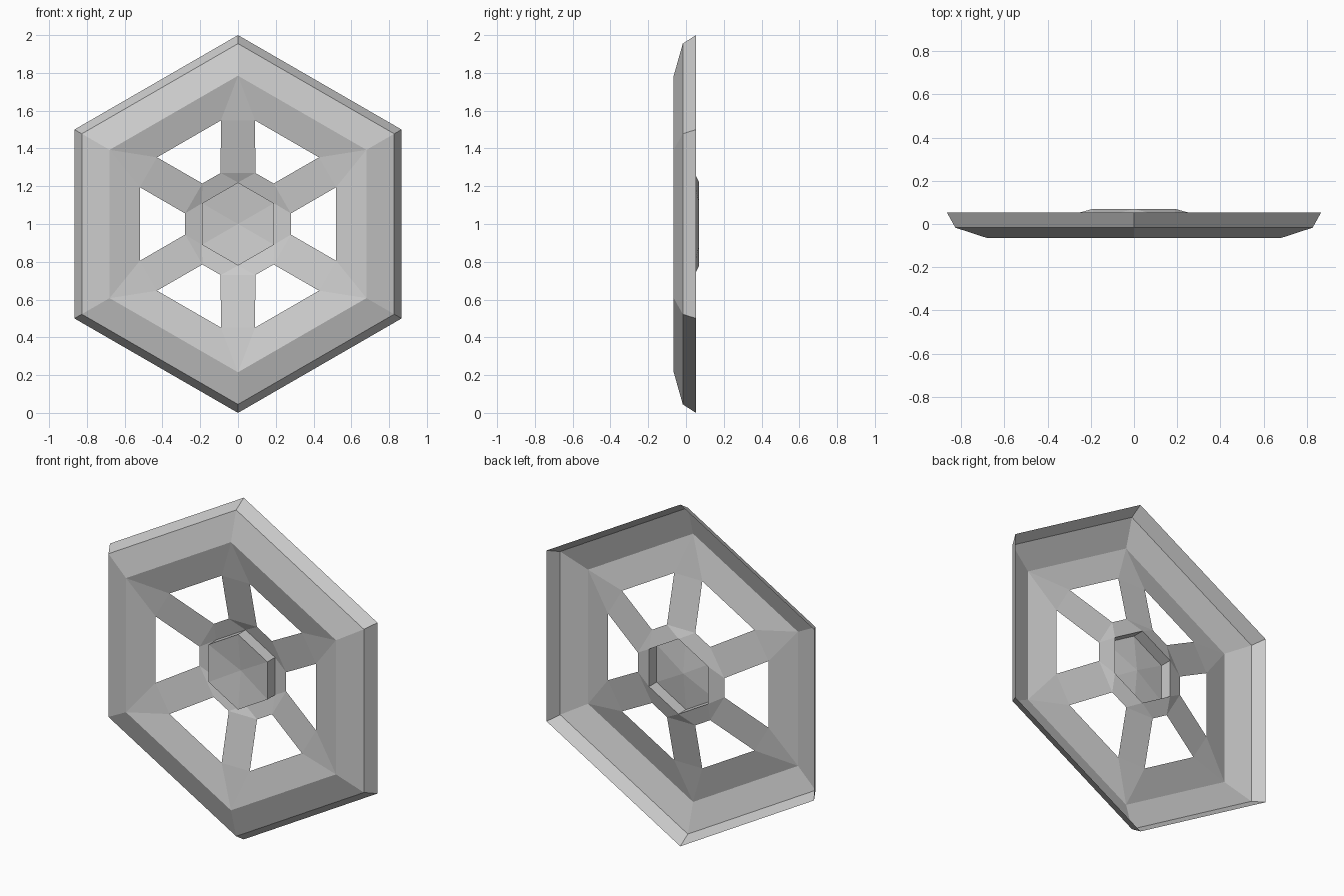
import bpy
import bmesh
from math import sin, cos, radians

cube = bpy.data.objects.get("Cube")
if cube:
    bpy.data.objects.remove(cube, do_unlink=True)

grey = bpy.data.materials.new("light grey")
grey.use_nodes = True
grey.diffuse_color = (0.6, 0.6, 0.6, 1)
grey.node_tree.nodes["Principled BSDF"].inputs["Base Color"].default_value = (0.6, 0.6, 0.6, 1)

RIDGE, HUB = (0.785, -0.065), (0.22, 0.07)      # corner radius, depth
C30 = cos(radians(30))


def panel_depth(apothem):
    """Depth of the sloping web at a distance from the axis."""
    t = (RIDGE[0] * C30 - apothem) / ((RIDGE[0] - HUB[0]) * C30)
    return RIDGE[1] + t * (HUB[1] - RIDGE[1])


def make_part(name, quads_for_sector):
    """Repeat one sixth of the part around the axis as a thin sheet."""
    bm = bmesh.new()
    for k in range(6):
        a = radians(60 * k)
        for face in quads_for_sector():
            bm.faces.new([bm.verts.new((u * cos(a) - v * sin(a), y, 1 + u * sin(a) + v * cos(a)))
                          for u, v, y in face])
    bmesh.ops.remove_doubles(bm, verts=bm.verts, dist=0.0005)
    # turn every face to the front, or outward where it stands on edge
    bm.normal_update()
    for f in bm.faces:
        c = f.calc_center_median()
        side = -f.normal.y if abs(f.normal.y) > 0.01 else f.normal.x * c.x + f.normal.z * (c.z - 1)
        if side < 0:
            f.normal_flip()
    mesh = bpy.data.meshes.new(name)
    bm.to_mesh(mesh)
    bm.free()
    mesh.materials.append(grey)
    obj = bpy.data.objects.new(name, mesh)
    bpy.context.collection.objects.link(obj)


def edge(radius, y):
    """Hexagon edge of one sector, as two corners."""
    return (radius * C30, -radius / 2, y), (radius * C30, radius / 2, y)


def band(a, b):
    return [a[0], a[1], b[1], b[0]]


# Sloped outer rim
def rim():
    rings = [edge(1.0, 0.053), edge(0.955, -0.017), edge(*RIDGE)]
    return [band(a, b) for a, b in zip(rings, rings[1:])]


# Web with one window per sector and a flat spoke between windows
def web():
    outer, inner = edge(*RIDGE), edge(*HUB)

    def window(u, half):
        return (u, -half, panel_depth(u)), (u, half, panel_depth(u))

    far, near = window(0.52, 0.195), window(0.28, 0.056)

    def turn(p):                                 # same corner in the next sector
        return p[0] / 2 - p[1] * C30, p[0] * C30 + p[1] / 2, p[2]

    far2, near2 = turn(far[0]), turn(near[0])
    return [band(outer, far), band(near, inner),
            [outer[1], far2, far[1]],
            [far[1], far2, near2, near[1]],
            [near[1], near2, inner[1]]]


# Hub cup, open at the back, with a slightly dished floor
def hub():
    top, floor = edge(*HUB), edge(HUB[0], 0.0)
    return [band(top, floor), [floor[0], floor[1], (0, 0, 0.025)]]


make_part("outer_rim", rim)
make_part("spoked_web", web)
make_part("hub_cup", hub)
